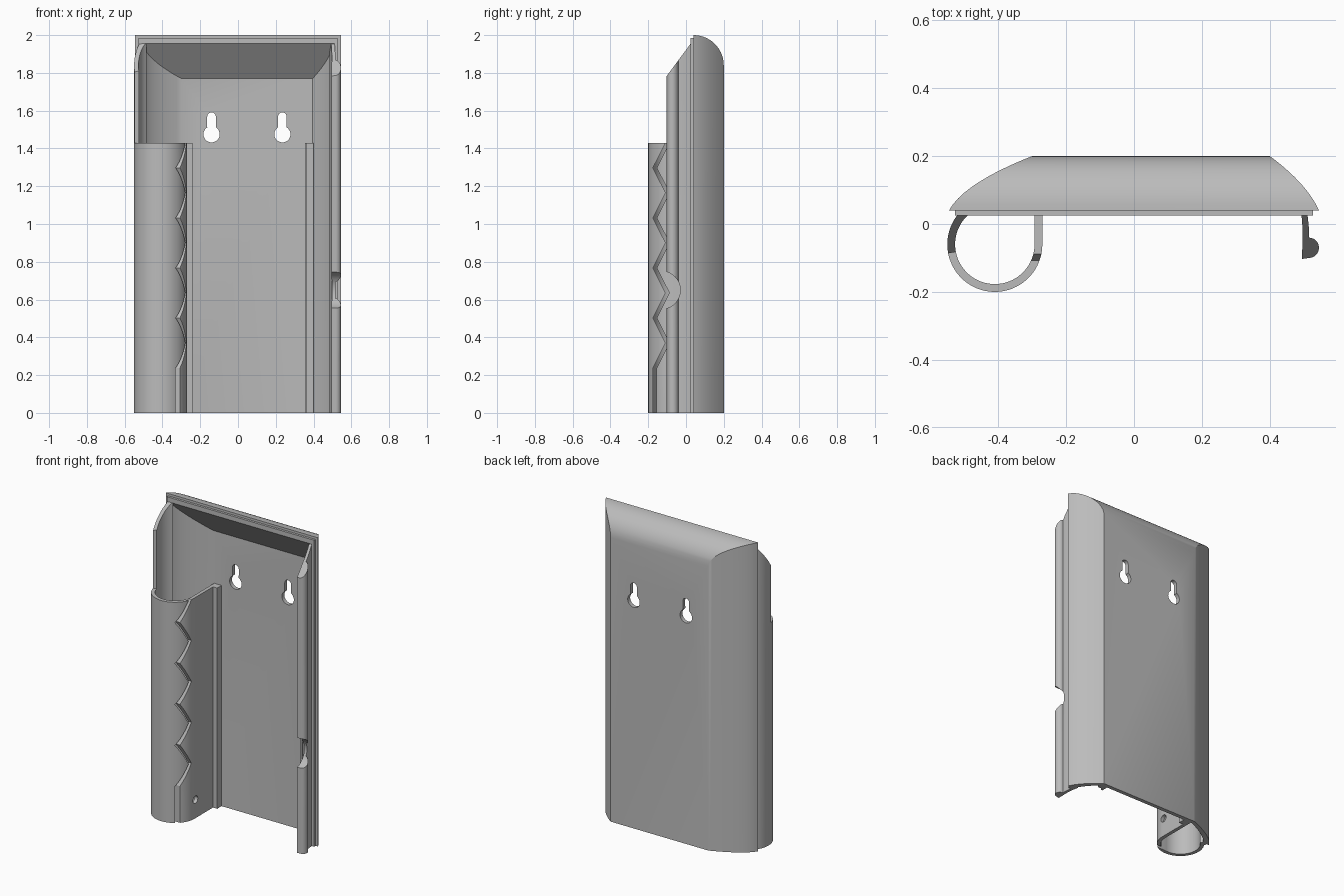
import bpy, bmesh
from math import sin, cos, pi, radians

if "Cube" in bpy.data.objects:
    bpy.data.objects.remove(bpy.data.objects["Cube"])

grey = bpy.data.materials.new("plain_grey")
grey.use_nodes = True
colour = (0.5, 0.5, 0.5, 1)
grey.diffuse_color = colour
grey.node_tree.nodes["Principled BSDF"].inputs["Base Color"].default_value = colour


def finish(name, bm):
    bmesh.ops.recalc_face_normals(bm, faces=bm.faces)
    mesh = bpy.data.meshes.new(name)
    bm.to_mesh(mesh)
    bm.free()
    mesh.materials.append(grey)
    ob = bpy.data.objects.new(name, mesh)
    bpy.context.collection.objects.link(ob)
    return ob


def prism(name, low, high):
    """Solid between two matching outlines."""
    bm = bmesh.new()
    a = [bm.verts.new(p) for p in low]
    b = [bm.verts.new(p) for p in high]
    n = len(a)
    bm.faces.new(a)
    bm.faces.new(b)
    for i in range(n):
        j = (i + 1) % n
        bm.faces.new((a[i], a[j], b[j], b[i]))
    return finish(name, bm)


def upright(name, outline, top):
    """Extrude an xy outline up to a height given as a function of y."""
    return prism(name, [(x, y, 0) for x, y in outline],
                 [(x, y, top(y)) for x, y in outline])


def sideways(name, outline, x0, x1):
    """Extrude a yz outline along x."""
    return prism(name, [(x0, y, z) for y, z in outline],
                 [(x1, y, z) for y, z in outline])


def arc(cx, cy, r, a0, a1, n):
    steps = [radians(a0 + (a1 - a0) * i / n) for i in range(n + 1)]
    return [(cx + r * cos(a), cy + r * sin(a)) for a in steps]


def activate(ob):
    bpy.ops.object.select_all(action='DESELECT')
    ob.select_set(True)
    bpy.context.view_layer.objects.active = ob


def cut(ob, cutter):
    cutter.hide_render = True
    mod = ob.modifiers.new("cut", 'BOOLEAN')
    mod.operation = 'DIFFERENCE'
    mod.solver = 'EXACT'
    mod.object = cutter
    activate(ob)
    bpy.ops.object.modifier_apply(modifier=mod.name)
    bpy.data.objects.remove(cutter)


def smooth(ob):
    activate(ob)
    bpy.ops.object.shade_smooth_by_angle(angle=radians(25))


# Back shell: U-shaped rows (left x, right x, top z, y) from outer back to inner back
def ease(u, a):
    return a * u + (1 - a) * u * u


rows = []
STEPS = 14
for i in range(STEPS, -1, -1):
    a = i / STEPS * pi / 2
    u = sin(a)
    rows.append((-0.545 + 0.245 * ease(u, 0.35), 0.545 - 0.145 * ease(u, 0.5),
                 1.84 + 0.16 * cos(a), 0.04 + 0.16 * u))
# stepped rim around the opening
rows.append((-0.528, 0.528, 1.985, 0.04))
rows.append((-0.528, 0.528, 1.985, 0.025))
for i in range(STEPS + 1):
    u = i / STEPS
    rows.append((-0.51 + 0.21 * ease(u, 0.35), 0.51 - 0.115 * ease(u, 0.5),
                 1.955 - 0.185 * u, 0.025 + 0.15 * u))

bm = bmesh.new()
grid = [[bm.verts.new(p) for p in ((l, y, 0), (l, y, z), (r, y, z), (r, y, 0))]
        for l, r, z, y in rows]
for p, q in zip(grid, grid[1:]):
    for k in range(3):
        bm.faces.new((p[k], p[k + 1], q[k + 1], q[k]))
bm.faces.new(grid[0])
bm.faces.new(grid[-1])
bm.faces.new([g[0] for g in grid] + [g[3] for g in reversed(grid)])
shell = finish("back_shell", bm)

# Keyhole slots for hanging
for x in (-0.14, 0.235):
    hole = arc(x, 1.475, 0.043, 122, 418, 24) + arc(x, 1.568, 0.023, 0, 180, 8)
    cut(shell, prism("keyhole_cutter", [(px, 0.1, z) for px, z in hole],
                     [(px, 0.3, z) for px, z in hole]))
smooth(shell)


# Side walls with sloping tops
def slope(y):
    return min(1.965, 1.80 + 1.35 * (y + 0.09))


CX, CY, R_OUT, R_IN = -0.41, -0.06, 0.14, 0.117
left_wall = upright("right_side_wall", arc(CX, CY, R_OUT, 130, 191, 12)
                    + arc(CX, CY, R_IN, 191, 130, 12), slope)
smooth(left_wall)

clasp = upright("left_side_wall",
                [(0.485, 0.06), (0.494, 0.02), (0.497, -0.02), (0.495, -0.103)]
                + arc(0.515, -0.07, 0.03, -90, 90, 12)
                + [(0.516, -0.02), (0.512, 0.02), (0.505, 0.06)], slope)
cut(clasp, sideways("notch_cutter", arc(-0.13, 0.65, 0.1, 0, 352.5, 47), 0.4, 0.6))
smooth(clasp)

# Round holder running into a flat inner wall
HOLDER = 1.43
holder = upright("round_holder", arc(CX, CY, R_OUT, 191, 360, 32)
                 + [(CX + R_OUT, 0.185), (CX + R_IN, 0.185)]
                 + arc(CX, CY, R_IN, 360, 191, 32), lambda y: HOLDER)

# Zigzag slot down the holder
zigzag = [(-0.076, 1.5)]
zigzag += [(-0.175 if i % 2 else -0.108, HOLDER - 0.1325 * i) for i in range(10)]
zigzag += [(-0.175, -0.1)]
band = zigzag + [(y + 0.02, z) for y, z in reversed(zigzag)]
cut(holder, sideways("zigzag_cutter", band, -0.39, -0.2))
cut(holder, sideways("pin_hole_cutter", arc(-0.05, 0.12, 0.024, 0, 345, 23), -0.35, -0.2))
smooth(holder)

# Guide rails on the inner back face
for name, x0, x1, y0 in (("holder_rail", -0.275, -0.24, 0.13),
                         ("guide_rail", 0.365, 0.40, 0.145),
                         ("guide_rail_lip", 0.355, 0.366, 0.13)):
    upright(name, [(x0, y0), (x1, y0), (x1, 0.18), (x0, 0.18)], lambda y: HOLDER)
